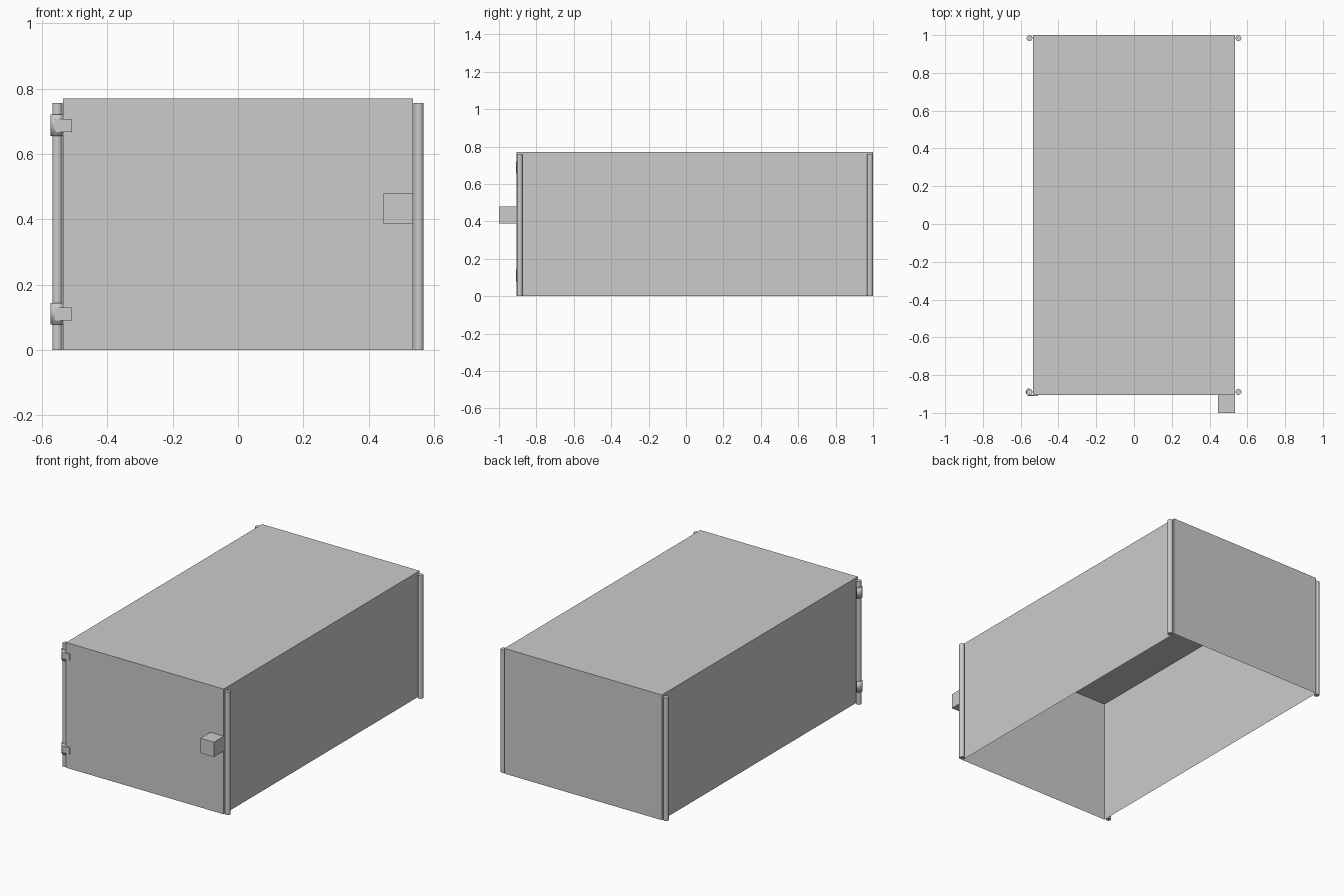
import bpy, bmesh
from math import cos, sin, pi

if "Cube" in bpy.data.objects:
    bpy.data.objects.remove(bpy.data.objects["Cube"])

X, Y0, Y1, H = 0.536, -0.905, 1.0, 0.77   # shell extents
PX, PR = 0.553, 0.0155                    # post offset and radius
PYF, PYB = -0.889, 0.984                  # front and back post positions


def make(name, verts, faces):
    me = bpy.data.meshes.new(name)
    me.from_pydata(verts, [], faces)
    ob = bpy.data.objects.new(name, me)
    bpy.context.collection.objects.link(ob)
    return ob


def box(name, lo, hi):
    v = [(x, y, z) for z in (lo[2], hi[2]) for y in (lo[1], hi[1]) for x in (lo[0], hi[0])]
    f = [(0, 2, 3, 1), (4, 5, 7, 6), (0, 1, 5, 4), (2, 6, 7, 3), (0, 4, 6, 2), (1, 3, 7, 5)]
    return make(name, v, f)


def smooth(ob):
    bpy.ops.object.select_all(action='DESELECT')
    ob.select_set(True)
    bpy.context.view_layer.objects.active = ob
    bpy.ops.object.shade_smooth_by_angle()


# Thin sheet shell: roof, sides and back, open underneath
v = [(x, y, z) for z in (0, H) for y in (Y0, Y1) for x in (-X, X)]
make("shell", v, [(4, 5, 7, 6), (2, 6, 7, 3), (0, 4, 6, 2), (1, 3, 7, 5)])

# Front door panel
make("door", [(-X, Y0, 0), (X, Y0, 0), (X, Y0, H), (-X, Y0, H)], [(0, 1, 2, 3)])

# Door handle block
box("handle", (0.445, -1.0, 0.388), (X, Y0, 0.48))

# Round corner posts
for side, sx in (("left", -1), ("right", 1)):
    for end, y in (("front", PYF), ("back", PYB)):
        bpy.ops.mesh.primitive_cylinder_add(vertices=24, radius=PR, depth=0.757,
                                            location=(sx * PX, y, 0.757 / 2))
        post = bpy.context.object
        post.name = f"{end}_{side}_post"
        smooth(post)

# Hinges: strap bent round the front left post, with a leaf on the door
for label, z0 in (("lower", 0.078), ("upper", 0.655)):
    z1, n, r = z0 + 0.066, 12, 0.019
    arc = [(-PX - r * sin(pi * i / n), PYF - r * cos(pi * i / n)) for i in range(n + 1)]
    path = [(-X, PYF - r)] + arc
    m = len(path)
    verts = [(x, y, z) for z in (z0, z1) for x, y in path]
    strap = make(f"{label}_hinge_strap", verts,
                 [(i, i + m, i + m + 1, i + 1) for i in range(m - 1)])
    sol = strap.modifiers.new("thickness", 'SOLIDIFY')
    sol.thickness = 0.003
    sol.offset = 0
    smooth(strap)
    box(f"{label}_hinge_leaf", (-0.56, -0.910, z0 + 0.013), (-0.508, Y0, z1 - 0.013))
